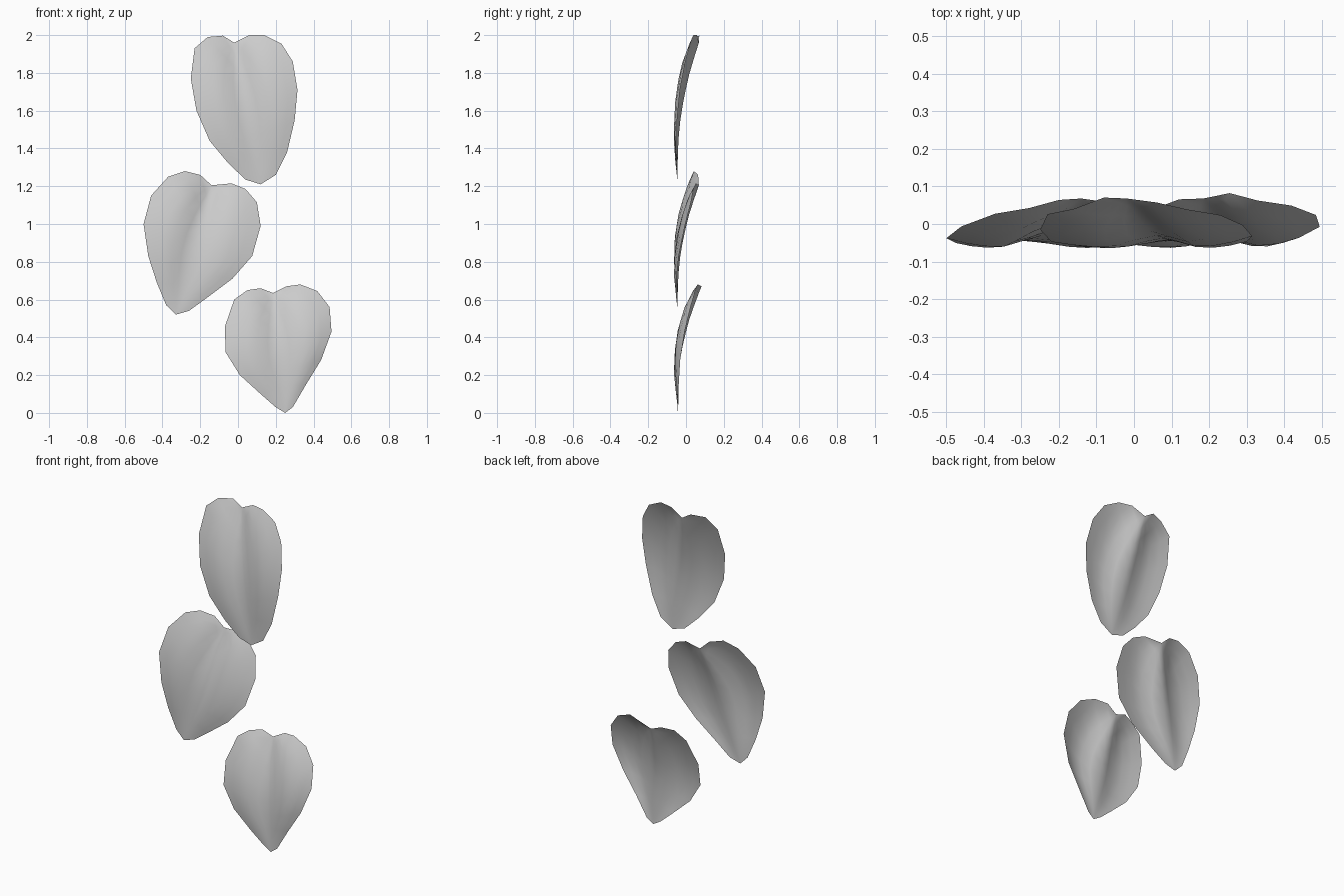
import bpy, bmesh, math
from mathutils import Vector

if "Cube" in bpy.data.objects:
    bpy.data.objects.remove(bpy.data.objects["Cube"])

# Outline halves in (x, z): tip, left edge going up, right edge going up, notch; right-edge curl
PETALS = {
    "petal_top": dict(
        tip=(0.12, 1.21), notch=(-0.02, 1.96), curl=(0.015, 0.03),
        left=[(0.04, 1.235), (-0.05, 1.32), (-0.15, 1.44), (-0.22, 1.60),
              (-0.25, 1.77), (-0.23, 1.93), (-0.16, 1.99), (-0.08, 1.997)],
        right=[(0.20, 1.26), (0.26, 1.38), (0.30, 1.55), (0.315, 1.71),
               (0.29, 1.86), (0.23, 1.955), (0.14, 2.0), (0.06, 2.0)]),
    "petal_middle": dict(
        tip=(-0.33, 0.52), notch=(-0.14, 1.205), curl=(0.025, 0.025),
        left=[(-0.38, 0.57), (-0.43, 0.69), (-0.475, 0.83), (-0.50, 1.0),
              (-0.46, 1.15), (-0.37, 1.25), (-0.28, 1.28), (-0.20, 1.26)],
        right=[(-0.26, 0.54), (-0.17, 0.605), (-0.03, 0.71), (0.075, 0.83),
               (0.12, 0.99), (0.10, 1.115), (0.04, 1.185), (-0.035, 1.215)]),
    "petal_bottom": dict(
        tip=(0.25, 0.0), notch=(0.185, 0.635), curl=(0.02, 0.05),
        left=[(0.20, 0.03), (0.12, 0.10), (0.01, 0.20), (-0.065, 0.32),
              (-0.07, 0.455), (-0.02, 0.60), (0.05, 0.65), (0.12, 0.66)],
        right=[(0.29, 0.03), (0.36, 0.15), (0.44, 0.28), (0.495, 0.43),
               (0.485, 0.56), (0.42, 0.645), (0.33, 0.68), (0.255, 0.67)]),
}

CREST = [-0.045, -0.062, -0.07, -0.061, -0.032, 0.012, 0.05]    # lobe depth, every 0.2 of length
RIDGE = [0.0, 0.018, 0.034, 0.048, 0.053, 0.056, 0.056]         # how far the midrib sits behind


def sample(table, t):
    f = max(0.0, min(t, 1.19)) * 5
    i = int(f)
    return table[i] + (table[i + 1] - table[i]) * (f - i)


def build_petal(name, tip, notch, left, right, curl, side=5):
    tip, notch = Vector(tip), Vector(notch)
    axis = notch - tip
    bm = bmesh.new()

    def vert(p, s):
        # depth: lengthwise bow + midrib fold + curled-back edge
        t = (p - tip).dot(axis) / axis.length_squared
        d = (p - tip - axis * t).length
        y = sample(CREST, t) + sample(RIDGE, t) * math.exp(-(d / 0.075) ** 2)
        edge = curl[0] if s < 0 else curl[1]
        y += edge * abs(s) ** 3 * math.sin(math.pi * min(max(t, 0), 1) * 0.7)
        return bm.verts.new((p.x, y, p.y))

    # rows from the tip to the notch, each running left edge - midrib - right edge
    rows = [[vert(tip, 0)] * (2 * side + 1)]
    n = len(left) + 1
    for i, (l, r) in enumerate(zip(left, right), 1):
        mid = tip + axis * (i / n)
        rows.append([vert(mid.lerp(Vector(l if k < 0 else r), abs(k) / side), k / side)
                     for k in range(-side, side + 1)])
    rows.append([vert(notch, 0)] * (2 * side + 1))

    for a, b in zip(rows, rows[1:]):
        for k in range(2 * side):
            loop = list(dict.fromkeys((a[k], a[k + 1], b[k + 1], b[k])))
            bm.faces.new(loop)
    mesh = bpy.data.meshes.new(name)
    bm.to_mesh(mesh)
    bm.free()
    mesh.shade_smooth()
    obj = bpy.data.objects.new(name, mesh)
    bpy.context.collection.objects.link(obj)


for name, shape in PETALS.items():
    build_petal(name, **shape)
